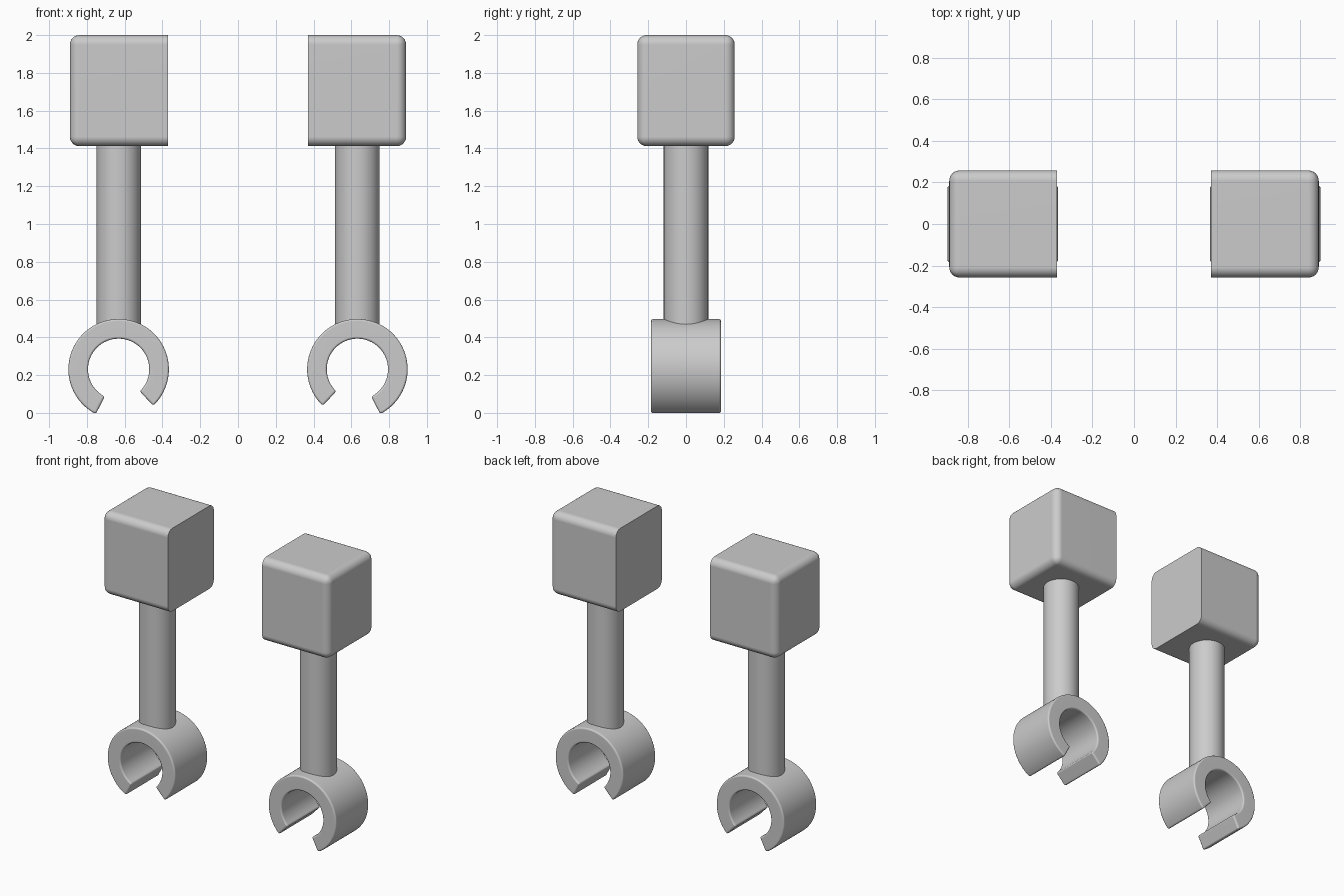
import bpy, bmesh, math
from mathutils import Matrix, Vector

if "Cube" in bpy.data.objects:
    bpy.data.objects.remove(bpy.data.objects["Cube"])

CX = 0.632          # distance of each arm from the middle
RING_Z = 0.231      # height of the clip centre


def finish(bm, name):
    """Turn a right-hand part into a smooth object mirrored to the left."""
    bmesh.ops.recalc_face_normals(bm, faces=bm.faces)
    mesh = bpy.data.meshes.new(name)
    bm.to_mesh(mesh)
    bm.free()
    ob = bpy.data.objects.new(name, mesh)
    bpy.context.collection.objects.link(ob)
    bpy.ops.object.select_all(action='DESELECT')
    ob.select_set(True)
    bpy.context.view_layer.objects.active = ob
    bpy.ops.object.shade_smooth_by_angle(angle=math.radians(35))
    ob.modifiers.new("Mirror", 'MIRROR').use_mirror_merge = False
    ob.modifiers.new("Normals", 'WEIGHTED_NORMAL').keep_sharp = True
    return ob


def round_edges(bm, edges, width, segments):
    bmesh.ops.bevel(bm, geom=edges, offset=width, offset_type='OFFSET',
                    segments=segments, profile=0.5, affect='EDGES',
                    clamp_overlap=True)


# Upper block: rounded everywhere except around its flat inner face
bm = bmesh.new()
bmesh.ops.create_cube(bm, size=1, matrix=Matrix.Translation((0.63, 0, 1.706))
                      @ Matrix.Diagonal((0.52, 0.516, 0.588, 1)))
outer = [e for e in bm.edges if max(v.co.x for v in e.verts) > 0.63]
round_edges(bm, outer, 0.05, 6)
finish(bm, "upper_block")

# Round rod from the block down into the clip
bm = bmesh.new()
bmesh.ops.create_cone(bm, cap_ends=True, segments=48, radius1=0.118,
                      radius2=0.118, depth=1.0,
                      matrix=Matrix.Translation((CX, 0, 0.94)))
finish(bm, "rod")

# Open clip: thick C-shaped ring along y with softened edges
R_OUT, R_IN, HALF = 0.266, 0.162, 0.185
START, END, STEPS = math.radians(-63), math.radians(226.4), 72
bm = bmesh.new()
sections = []
for i in range(STEPS + 1):
    a = START + (END - START) * i / STEPS
    d = Vector((math.cos(a), 0, math.sin(a)))
    sections.append([bm.verts.new(Vector((CX, y, RING_Z)) + d * r)
                     for r, y in ((R_IN, -HALF), (R_OUT, -HALF),
                                  (R_OUT, HALF), (R_IN, HALF))])
for p, q in zip(sections, sections[1:]):
    for k in range(4):
        n = (k + 1) % 4
        bm.faces.new((p[k], p[n], q[n], q[k]))
bm.faces.new(sections[0])
bm.faces.new(sections[-1])
bmesh.ops.recalc_face_normals(bm, faces=bm.faces)
sharp = [e for e in bm.edges if e.calc_face_angle(0) > math.radians(40)]
round_edges(bm, sharp, 0.02, 4)
finish(bm, "clip")
